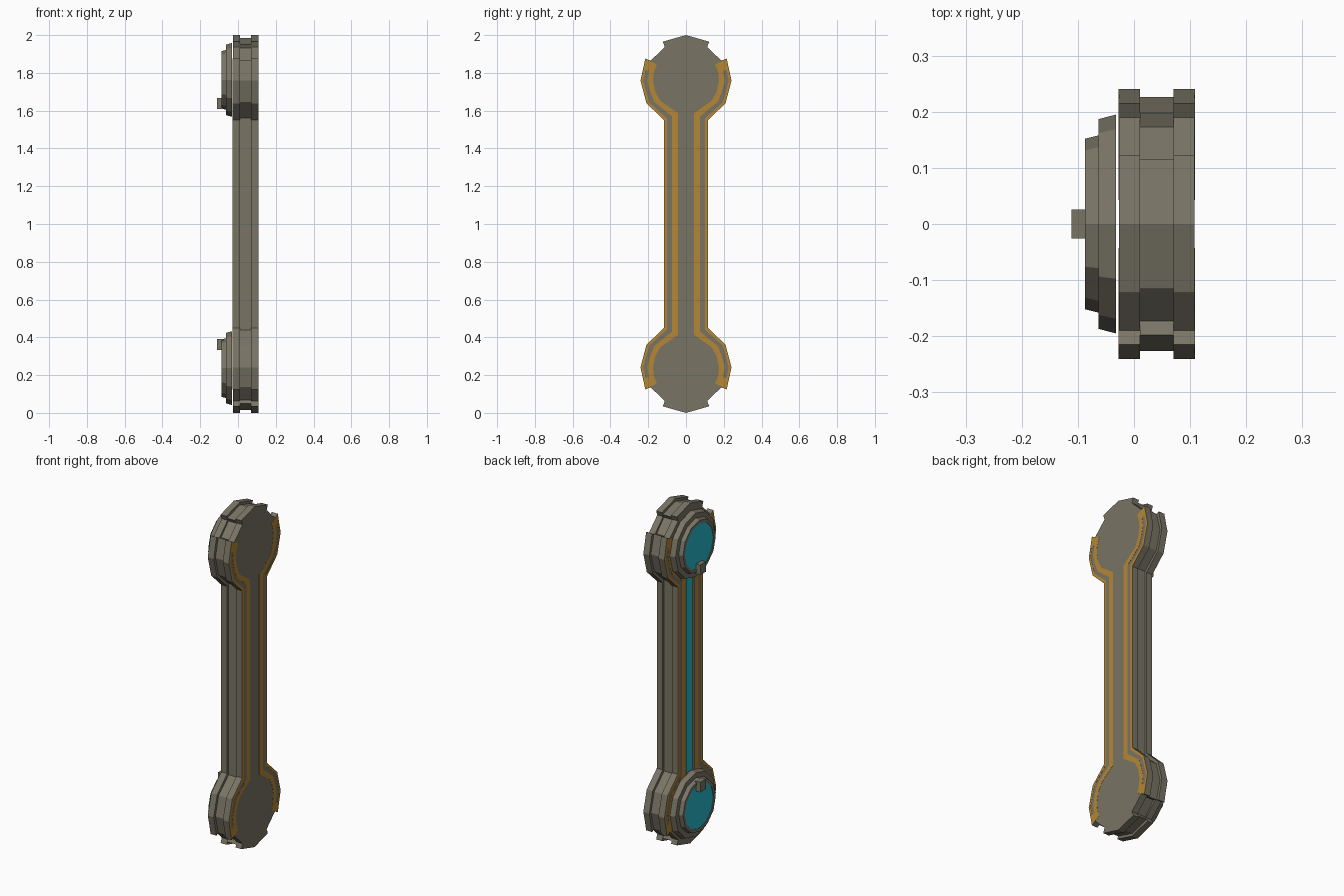
import bpy, bmesh, math

if "Cube" in bpy.data.objects:
    bpy.data.objects.remove(bpy.data.objects["Cube"])


def material(name, color):
    m = bpy.data.materials.new(name)
    m.diffuse_color = (*color, 1)
    m.use_nodes = True
    m.node_tree.nodes["Principled BSDF"].inputs["Base Color"].default_value = m.diffuse_color
    return m


GREY = material("warm grey metal", (0.19, 0.175, 0.13))
GOLD = material("gold trim", (0.46, 0.24, 0.035))
TEAL = material("teal panel", (0.02, 0.50, 0.62))

HI, LO = 1.759, 0.241      # centres of the two end discs


def finish(name, bm, mat):
    bmesh.ops.recalc_face_normals(bm, faces=bm.faces)
    me = bpy.data.meshes.new(name)
    bm.to_mesh(me)
    bm.free()
    me.materials.append(mat)
    ob = bpy.data.objects.new(name, me)
    bpy.context.collection.objects.link(ob)
    return ob


def add_prism(bm, pts, x0, x1):
    """Extrude a closed (y, z) outline from x0 to x1."""
    a = [bm.verts.new((x0, y, z)) for y, z in pts]
    b = [bm.verts.new((x1, y, z)) for y, z in pts]
    bm.faces.new(a)
    bm.faces.new(b[::-1])
    for i in range(len(pts)):
        j = (i + 1) % len(pts)
        bm.faces.new((a[i], a[j], b[j], b[i]))


def prism(name, pts, x0, x1, mat):
    bm = bmesh.new()
    add_prism(bm, pts, x0, x1)
    return finish(name, bm, mat)


def full_outline(half):
    """Quarter profile (y, z from disc centre) to the whole outline."""
    right = [(y, HI + z) for y, z in half] + [(y, LO - z) for y, z in half[::-1]]
    left = [(-y, z) for y, z in right[::-1] if y > 0]
    return right + left


def box(name, x, y, z, mat):
    return prism(name, [(y[0], z[0]), (y[1], z[0]), (y[1], z[1]), (y[0], z[1])], x[0], x[1], mat)


# Body: two outer layers with a slimmer core between them
outer = full_outline([(0, .241), (.123, .206), (.112, .178), (.190, .103), (.215, .118),
                      (.241, 0), (.209, -.120), (.116, -.209)])
core = full_outline([(0, .225), (.116, .192), (.105, .172), (.173, .100), (.198, .110),
                     (.226, 0), (.195, -.112), (.102, -.197)])
front_layer = prism("body_panel_layer", outer, -.027, .011, GREY)
prism("body_core", core, .011, .07, GREY)
prism("body_back_layer", outer, .07, .108, GREY)

# Recessed teal channel along the shaft
cutter = box("channel_cutter", (-.06, -.015), (-.036, .036), (.42, 1.58), GREY)
cutter.hide_render = True
cutter.hide_viewport = True
cut = front_layer.modifiers.new("channel", 'BOOLEAN')
cut.operation = 'DIFFERENCE'
cut.solver = 'EXACT'
cut.object = cutter
box("channel_panel", (-.017, -.013), (-.036, .036), (.42, 1.58), TEAL)

# Gold trim: strips between an outer and an inner path, on both faces
top = [((.215, .118), (.155, .085)), ((.227, .060), (.170, .046)), ((.241, 0), (.175, 0)),
       ((.225, -.060), (.164, -.055)), ((.209, -.120), (.138, -.105)), ((.116, -.209), (.043, -.172))]
stations = [((o[0], HI + o[1]), (i[0], HI + i[1])) for o, i in top]
stations += [((o[0], 2 - o[1]), (i[0], 2 - i[1])) for o, i in stations[::-1]]


def mix(st, t, side):
    o, i = st
    return (side * (i[0] + (o[0] - i[0]) * t), i[1] + (o[1] - i[1]) * t)


def trim(name, x0, x1):
    bm = bmesh.new()
    for side in (1, -1):
        for sts, t0, t1 in ((stations, 0, .44), (stations, .78, 1),
                            (stations[:2], .44, .78), (stations[-2:], .44, .78)):
            pts = [mix(s, t0, side) for s in sts] + [mix(s, t1, side) for s in sts[::-1]]
            add_prism(bm, pts, x0, x1)
    return finish(name, bm, GOLD)


trim("panel_side_trim", -.0278, -.0268)
trim("back_side_trim", .1078, .1088)


# Stepped end caps: twelve-sided lathe around the x axis
def lathe(name, profile, cz, mat, n=12):
    bm = bmesh.new()
    rings = []
    for x, r in profile:
        rings.append([bm.verts.new((x, r * math.cos(2 * math.pi * k / n),
                                    cz + r * math.sin(2 * math.pi * k / n))) for k in range(n)])
    for a, b in zip(rings, rings[1:]):
        for k in range(n):
            j = (k + 1) % n
            bm.faces.new((a[k], a[j], b[j], b[k]))
    bm.faces.new(rings[0])
    bm.faces.new(rings[-1])
    return finish(name, bm, mat)


cap = [(-.032, .195), (-.063, .187), (-.063, .158), (-.087, .152), (-.087, .134), (-.081, .134)]
for label, cz, s in (("upper", HI + .004, 1), ("lower", LO - .004, -1)):
    lathe(label + "_cap", cap, cz, GREY)
    lathe(label + "_cap_panel", [(-.080, .134), (-.084, .134)], cz, TEAL)
    z = sorted((cz - s * .154, cz - s * .095))
    box(label + "_cap_peg", (-.111, -.078), (-.026, .026), z, GREY)
